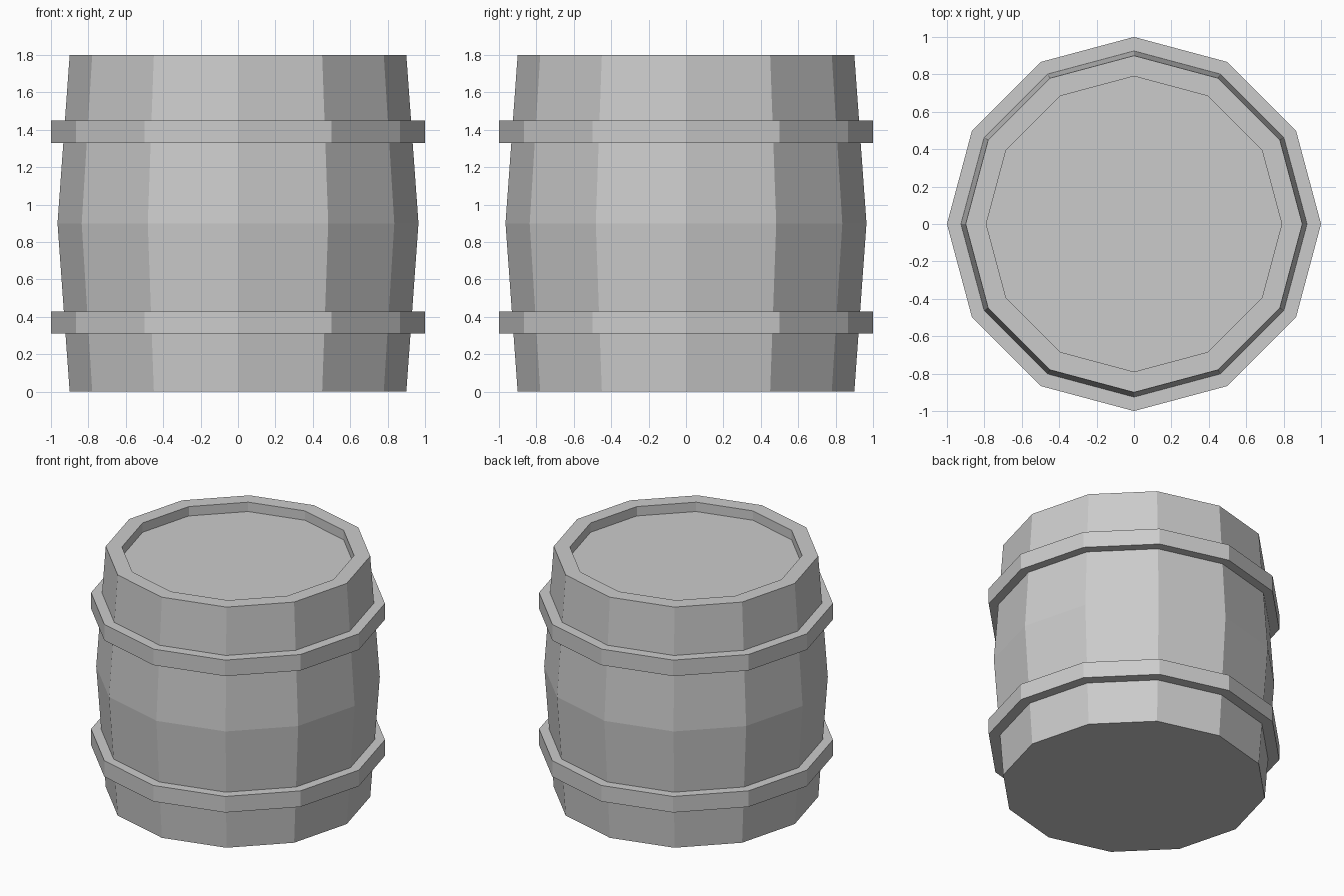
import bpy, bmesh
from math import cos, sin, pi

if "Cube" in bpy.data.objects:
    bpy.data.objects.remove(bpy.data.objects["Cube"])

SIDES = 12


def lathe(name, profile, closed=False):
    """Revolve (radius, z) points into a 12-sided flat-shaded object."""
    bm = bmesh.new()
    rings = [[bm.verts.new((r * cos(2 * pi * i / SIDES), r * sin(2 * pi * i / SIDES), z))
              for i in range(SIDES)] for r, z in profile]
    pairs = list(zip(rings, rings[1:]))
    if closed:
        pairs.append((rings[-1], rings[0]))
    else:
        bm.faces.new(rings[0][::-1])
        bm.faces.new(rings[-1])
    for a, b in pairs:
        for i in range(SIDES):
            j = (i + 1) % SIDES
            bm.faces.new((a[i], a[j], b[j], b[i]))
    bmesh.ops.recalc_face_normals(bm, faces=bm.faces)
    mesh = bpy.data.meshes.new(name)
    bm.to_mesh(mesh)
    bm.free()
    obj = bpy.data.objects.new(name, mesh)
    bpy.context.collection.objects.link(obj)
    return obj


# Bulging body with a raised rim and a recessed lid
lathe("barrel_body", [(0.9, 0), (0.965, 0.9), (0.9, 1.8), (0.79, 1.8), (0.79, 1.73)])

# Two hoops around the body
for name, z in (("lower_hoop", 0.31), ("upper_hoop", 1.33)):
    lathe(name, [(0.915, z), (1.0, z), (1.0, z + 0.12), (0.915, z + 0.12)], closed=True)
